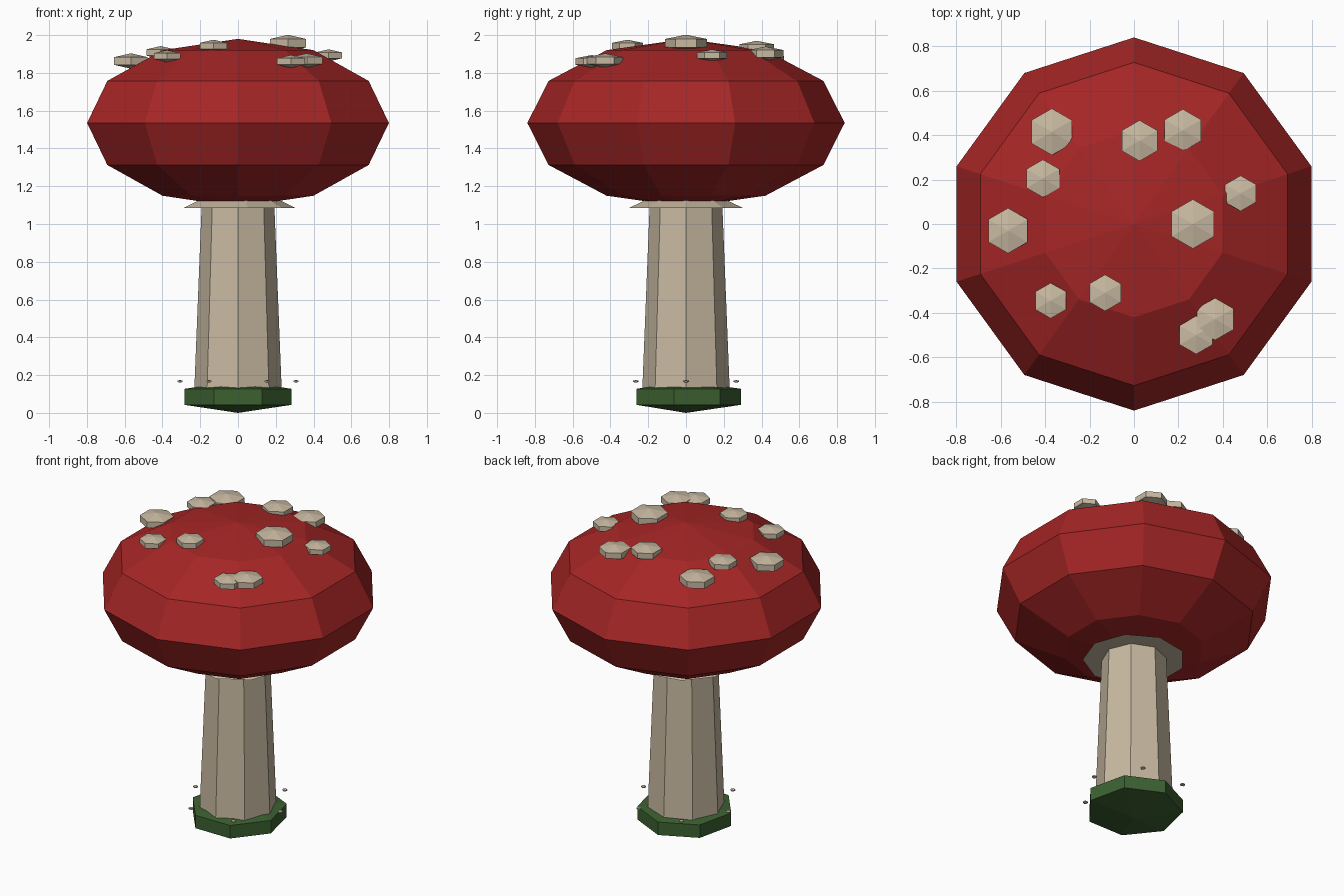
import bpy
import math

if "Cube" in bpy.data.objects:
    bpy.data.objects.remove(bpy.data.objects["Cube"], do_unlink=True)


def material(name, rgb):
    mat = bpy.data.materials.new(name)
    mat.use_nodes = True
    mat.diffuse_color = (*rgb, 1)
    mat.node_tree.nodes["Principled BSDF"].inputs["Base Color"].default_value = (*rgb, 1)
    return mat


RED = material("cap red", (0.38, 0.019, 0.019))
CREAM = material("stem cream", (0.58, 0.49, 0.36))
GREEN = material("grass green", (0.045, 0.12, 0.03))


def finish(name, mat):
    obj = bpy.context.object
    obj.name = name
    obj.data.materials.append(mat)
    bpy.ops.object.transform_apply(location=False, rotation=True, scale=True)
    return obj


def blob(name, mat, sides, rings, location, radius, half_height):
    """Flat-faced squashed sphere with its first corner on +x."""
    bpy.ops.mesh.primitive_uv_sphere_add(segments=sides, ring_count=rings, radius=1, location=location)
    bpy.context.object.scale = (radius, radius, half_height)
    return finish(name, mat)


def taper(name, mat, sides, bottom, top, r_bottom, r_top, turn=0):
    """Tapered prism between two heights; turn aims its first corner."""
    bpy.ops.mesh.primitive_cone_add(vertices=sides, radius1=r_bottom, radius2=r_top,
                                    depth=top - bottom, location=(0, 0, (top + bottom) / 2),
                                    rotation=(0, 0, turn))
    return finish(name, mat)


# Cap
CAP_Z, CAP_R, CAP_H = 1.535, 0.84, 0.445
blob("cap", RED, 10, 6, (0, 0, CAP_Z), CAP_R, CAP_H)

# Stem, collar under the cap and grassy base
taper("stem", CREAM, 8, 0.08, 1.16, 0.233, 0.19)
taper("collar", CREAM, 9, 1.085, 1.16, 0.305, 0.15, -math.pi / 2)
RING = math.cos(math.pi / 6)
blob("grass_base", GREEN, 7, 3, (0, 0, 0.085), 0.29 / RING, 0.085)

# Cap spots: x, y, radius, each centred on the cap's curve
SPOTS = [
    (-0.37, 0.415, 0.105), (-0.41, 0.205, 0.085), (-0.567, -0.03, 0.102),
    (-0.375, -0.345, 0.08), (-0.13, -0.31, 0.082), (0.025, 0.375, 0.092),
    (0.22, 0.422, 0.095), (0.48, 0.138, 0.08), (0.265, 0, 0.111),
    (0.365, -0.428, 0.095), (0.28, -0.5, 0.086),
]
for i, (x, y, r) in enumerate(SPOTS):
    z = CAP_Z + CAP_H * math.sqrt(1 - (x * x + y * y) / CAP_R ** 2)
    blob(f"cap_spot_{i + 1}", CREAM, 6, 3, (x, y, z), r / RING, 0.4 * r)

# Tiny flecks circling the stem
for i in range(6):
    a = i * math.pi / 3
    blob(f"fleck_{i + 1}", CREAM, 6, 3, (0.307 * math.cos(a), 0.307 * math.sin(a), 0.167),
         0.017, 0.007)
